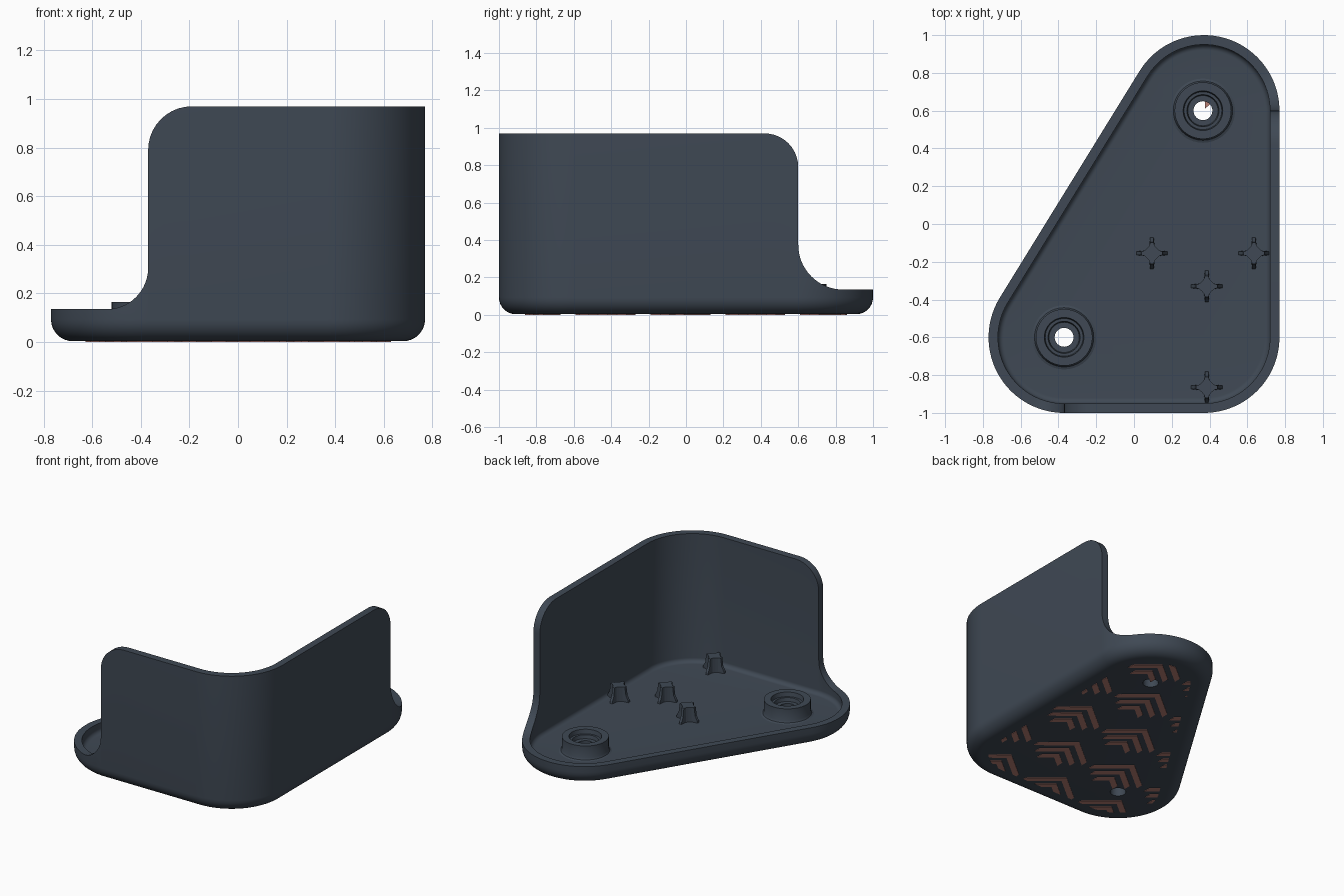
import bpy, bmesh
from math import sin, cos, pi, atan2, sqrt, radians
from mathutils import Vector, Matrix

if "Cube" in bpy.data.objects:
    bpy.data.objects.remove(bpy.data.objects["Cube"])

R, CX, CY = 0.4, 0.37, 0.6          # corner radius and corner centres
BOTTOM, FLOOR, RIM, TOP = 0.003, 0.065, 0.135, 0.97
SLANT = atan2(CX, -CY)              # outward direction of the slanted side


def material(name, color):
    m = bpy.data.materials.new(name)
    m.use_nodes = True
    m.diffuse_color = (*color, 1)
    bsdf = m.node_tree.nodes["Principled BSDF"]
    bsdf.inputs["Base Color"].default_value = (*color, 1)
    bsdf.inputs["Roughness"].default_value = 0.6
    return m


slate = material("slate grey", (0.05, 0.066, 0.089))
rust = material("rust tread", (0.47, 0.21, 0.175))


def finish(bm, name, mat, smooth=True):
    bmesh.ops.recalc_face_normals(bm, faces=bm.faces)
    me = bpy.data.meshes.new(name)
    bm.to_mesh(me)
    bm.free()
    me.materials.append(mat)
    ob = bpy.data.objects.new(name, me)
    bpy.context.collection.objects.link(ob)
    if smooth:
        bpy.ops.object.select_all(action="DESELECT")
        ob.select_set(True)
        bpy.context.view_layer.objects.active = ob
        bpy.ops.object.shade_smooth_by_angle(angle=radians(35))
    return ob


def loft(bm, rings):
    """Join closed rings of points with quads."""
    rows = [[bm.verts.new(p) for p in ring] for ring in rings]
    n = len(rows[0])
    for a, b in zip(rows, rows[1:]):
        for i in range(n):
            j = (i + 1) % n
            bm.faces.new((a[i], a[j], b[j], b[i]))
    return rows


def circle(r, z, x=0, y=0, n=40):
    return [(x + r * cos(2 * pi * i / n), y + r * sin(2 * pi * i / n), z) for i in range(n)]


# Outline: arc centre, outward angle and edge height, counter-clockwise
def sweep_height(d, r):
    return RIM + (r - sqrt(r * r - (r - d) ** 2) if d < r else 0)


def outline():
    pts, n, corner = [], 44, 0.18
    for i in range(n + 1):                       # back corner
        a = SLANT * (i / n) ** 1.7
        d = R * sin(a) if a < pi / 2 else 1
        pts.append((CX, CY, a, sweep_height(d, 0.24)))
    span = 1.5 * pi - SLANT
    for i in range(n + 1):                       # low front corner
        a = 1.5 * pi - span * (1 - i / n) ** 1.7
        d = -R * cos(a) if a > pi else 1
        pts.append((-CX, -CY, a, sweep_height(d, 0.17)))
    bend = [(corner * (1 - cos(t)), TOP - corner * (1 - sin(t)))
            for t in (pi / 2 * k / 10 for k in range(11))]
    pts += [(-CX + d, -CY, 1.5 * pi, h) for d, h in bend]
    pts += [(CX, -CY, 1.5 * pi + pi / 2 * i / 24, TOP) for i in range(25)]
    pts += [(CX, CY - d, 0, h) for d, h in reversed(bend)]
    return pts


OUT = outline()


def ring(inset, z=None):
    r = R - inset
    return [(x + r * cos(a), y + r * sin(a), h if z is None else z) for x, y, a, h in OUT]


HOLES = [(CX - 0.005, CY), (-CX, -CY)]

# Tray with its raised corner wall
bm = bmesh.new()
quarter = [pi / 2 * k / 8 for k in range(9)]
rings = [ring(0.09 * (1 - sin(t)), BOTTOM + 0.09 * (1 - cos(t))) for t in quarter]
rings += [ring(0), ring(0.05)]
rings += [ring(0.05 + 0.03 * (1 - cos(t)), FLOOR + 0.03 * (1 - sin(t))) for t in quarter]
loft(bm, rings)
bmesh.ops.remove_doubles(bm, verts=bm.verts, dist=1e-5)
rims = [e for e in bm.edges if e.is_boundary]
for z, r in ((BOTTOM, 0.05), (FLOOR, 0.12)):
    edges = [e for e in rims if all(abs(v.co.z - z) < 1e-4 for v in e.verts)]
    for x, y in HOLES:
        vs = [bm.verts.new(p) for p in circle(r, z, x, y)]
        edges += [bm.edges.new((vs[i - 1], vs[i])) for i in range(len(vs))]
    bmesh.ops.triangle_fill(bm, edges=edges, use_beauty=True, normal=(0, 0, 1))
finish(bm, "tray_and_wall", slate)

# Screw bosses with a stepped bore
BOSS = [(0.17, FLOOR), (0.157, FLOOR + 0.005), (0.15, FLOOR + 0.018), (0.15, 0.165),
        (0.105, 0.165), (0.1, 0.135), (0.085, 0.135), (0.08, 0.11),
        (0.05, 0.11), (0.05, BOTTOM)]
for k, (x, y) in enumerate(HOLES):
    bm = bmesh.new()
    loft(bm, [circle(r, z, x, y) for r, z in BOSS])
    finish(bm, f"screw_boss_{k + 1}", slate)


# Cross-shaped posts, flared at the foot
def star(x, y, z, arm):
    w = 0.009
    quad = [(arm, -w), (arm, w), (0.04, 0.014), (0.026, 0.026), (0.014, 0.04)]
    out = []
    for k in range(4):
        turn = Matrix.Rotation(k * pi / 2, 2)
        out += [(*(turn @ Vector(p) + Vector((x, y))), z) for p in quad]
    return out


for k, (x, y) in enumerate([(0.095, -0.155), (0.635, -0.155), (0.385, -0.33), (0.385, -0.865)]):
    bm = bmesh.new()
    rows = loft(bm, [star(x, y, z, arm) for z, arm in
                     ((FLOOR - 0.01, 0.085), (FLOOR + 0.015, 0.08), (0.11, 0.064), (0.168, 0.056))])
    bm.faces.new(rows[-1])
    finish(bm, f"cross_post_{k + 1}", slate, smooth=False)

# Tread of nested chevrons on the underside, trimmed to the outline
bm = bmesh.new()
SLOPE, THICK = 0.82, 0.05
for row in range(5):
    for col in range(-3, 4):
        ax = 0.46 * col + (0.23 if row % 2 else 0)
        ay = 0.93 - 0.4 * row
        for half, drop in ((0.2, 0), (0.145, 0.1), (0.085, 0.2)):
            for s in (-1, 1):
                x, y, dy = ax + s * half, ay - drop, SLOPE * half
                quad = [(ax, y), (ax, y - THICK), (x, y - dy - THICK), (x, y - dy)]
                bm.faces.new([bm.verts.new((*p, 0)) for p in quad])
for cx, cy, a, h in OUT:
    n = Vector((cos(a), sin(a), 0))
    bmesh.ops.bisect_plane(bm, geom=bm.verts[:] + bm.edges[:] + bm.faces[:],
                           plane_co=Vector((cx, cy, 0)) + n * (R - 0.14),
                           plane_no=n, clear_outer=True)
extruded = bmesh.ops.extrude_face_region(bm, geom=bm.faces[:], use_keep_orig=True)
for v in extruded["geom"]:
    if isinstance(v, bmesh.types.BMVert):
        v.co.z += 0.006
finish(bm, "sole_tread", rust, smooth=False)
